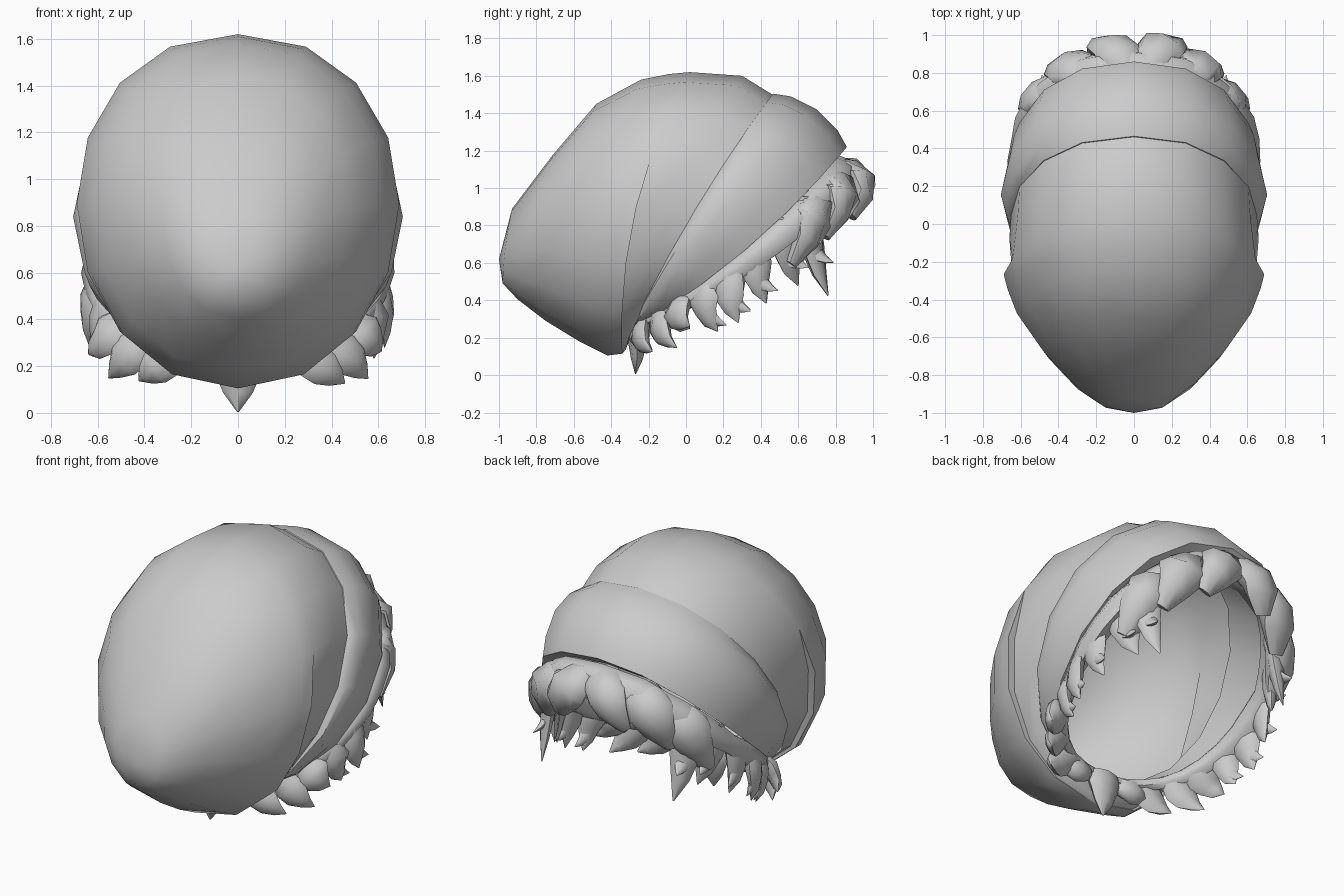
import bpy, bmesh, math, random
from mathutils import Vector

random.seed(4)
cube = bpy.data.objects.get("Cube")
if cube:
    bpy.data.objects.remove(cube, do_unlink=True)

SIDES = 16
AXIS = Vector((0, 0.67, -0.74))      # direction the opening faces
CENTRE = Vector((0, 0.26, 0.70))     # middle of the opening
grey = bpy.data.materials.new("light_grey")
grey.use_nodes = True
grey.diffuse_color = (0.6, 0.6, 0.6, 1)
grey.node_tree.nodes["Principled BSDF"].inputs["Base Color"].default_value = (0.6, 0.6, 0.6, 1)


def ring_point(angle, top, bottom, width, bow=0, tuck=0):
    """Point on a tilted oval; bow pushes the sides forward, tuck narrows the lower half."""
    t, b = Vector((0, *top)), Vector((0, *bottom))
    half = (t - b) / 2
    forward = Vector((0, -half.z, half.y)).normalized()
    s, c = math.sin(angle), math.cos(angle)
    p = (t + b) / 2 + half * c + forward * bow * s * s
    if c < 0.2:
        width -= tuck
    p.x = math.copysign(width * abs(s) ** 0.9, s)
    return p


def ring(*spec):
    return [ring_point(math.tau * i / SIDES, *spec) for i in range(SIDES)]


def skin(bm, rings, loop=False):
    """Join rings of points with quads and return the vertex rings."""
    rows = [[bm.verts.new(p) for p in r] for r in rings]
    pairs = list(zip(rows, rows[1:])) + ([(rows[-1], rows[0])] if loop else [])
    for a, b in pairs:
        n = len(a)
        for i in range(n):
            bm.faces.new((a[i], a[(i + 1) % n], b[(i + 1) % n], b[i]))
    return rows


def finish(name, bm, angle=60):
    bmesh.ops.remove_doubles(bm, verts=bm.verts, dist=0.0005)
    bmesh.ops.recalc_face_normals(bm, faces=bm.faces)
    mesh = bpy.data.meshes.new(name)
    bm.to_mesh(mesh)
    bm.free()
    mesh.materials.append(grey)
    obj = bpy.data.objects.new(name, mesh)
    bpy.context.collection.objects.link(obj)
    bpy.ops.object.select_all(action="DESELECT")
    obj.select_set(True)
    bpy.context.view_layer.objects.active = obj
    bpy.ops.object.shade_smooth_by_angle(angle=math.radians(angle))


# Cap from rear edge to tip, with a step low on the sides where the cloth folds over
bm = bmesh.new()
rows = skin(bm, [
    ring((0.47, 1.495), (-0.30, 0.22), 0.65, 0.035),
    ring((0.30, 1.60), (-0.32, 0.14), 0.66, 0.07),
    ring((0.02, 1.62), (-0.34, 0.115), 0.69, 0.11, 0.045),
    ring((0.02, 1.62), (-0.34, 0.115), 0.69, 0.11),
    ring((-0.09, 1.61), (-0.42, 0.105), 0.67, 0.09),
    ring((-0.24, 1.58), (-0.57, 0.18), 0.62, 0.07),
    ring((-0.48, 1.45), (-0.75, 0.29), 0.48, 0.06),
    ring((-0.71, 1.18), (-0.90, 0.405), 0.32, 0.04),
    ring((-0.93, 0.89), (-0.98, 0.49), 0.16, 0.01),
])
tip = bm.verts.new((0, -1.0, 0.62))
for i in range(SIDES):
    bm.faces.new((rows[-1][i], rows[-1][(i + 1) % SIDES], tip))
finish("cap", bm, 50)

# Folded brim, wide at the back and pinched at the bottom
bm = bmesh.new()
skin(bm, [
    ring((0.465, 1.505), (-0.31, 0.22), 0.652, 0.035),
    ring((0.56, 1.49), (-0.32, 0.21), 0.685, 0.045),
    ring((0.70, 1.42), (-0.32, 0.20), 0.705, 0.045),
    ring((0.81, 1.31), (-0.315, 0.215), 0.68, -0.02),
    ring((0.86, 1.22), (-0.31, 0.23), 0.65, -0.07),
    ring((0.78, 1.16), (-0.28, 0.27), 0.61, -0.05),
    ring((0.40, 1.42), (-0.30, 0.27), 0.61, 0.04),
], loop=True)
finish("brim", bm, 35)


def lock(bm, root, mid, end, guide, radius, profile=(0.8, 1.0, 0.8, 0.5, 0.04), flat=0.5):
    """Tapered lock of hair along a quadratic curve, widest along the guide."""
    rings, steps = [], len(profile) - 1
    for k, scale in enumerate(profile):
        t = k / steps
        p = root * (1 - t) ** 2 + mid * 2 * t * (1 - t) + end * t * t
        along = ((mid - root) * (1 - t) + (end - mid) * t).normalized()
        side = (guide - along * guide.dot(along)).normalized()
        out = side.cross(along)
        r = radius * scale * random.uniform(0.9, 1.1)
        rings.append([p + side * r * math.cos(a) + out * r * flat * math.sin(a)
                      for a in (math.tau * i / 8 for i in range(8))])
    rows = skin(bm, rings)
    bm.faces.new(rows[0])
    bm.faces.new(rows[-1])


def hair_root(degrees):
    return ring_point(math.radians(degrees), (0.80, 1.13), (-0.29, 0.25), 0.60, -0.08)


# Uneven roll of hair under the brim, thickest at the back
bm = bmesh.new()
sections = []
for i in range(32):
    degrees = 360 * i / 32
    back = (1 + math.cos(math.radians(degrees))) / 2
    r = (0.035 + 0.06 * back) * random.uniform(0.85, 1.15)
    c = hair_root(degrees) + AXIS * 0.05 * back
    inward = (CENTRE - c).normalized()
    sections.append([c + inward * r * math.cos(a) + AXIS * r * math.sin(a)
                     for a in (math.tau * k / 6 for k in range(6))])
skin(bm, sections, loop=True)
finish("hair_roll", bm)

# Chunky curls slanting along the back
bm = bmesh.new()
for degrees, lean, reach in ((-54, -9, 0.02), (-32, -9, 0.05), (-9, -8, 0.10),
                             (12, 8, 0.11), (33, 9, 0.06), (54, 9, 0.02)):
    root = hair_root(degrees - lean) + Vector((0, -0.02, -0.02))
    end = hair_root(degrees + lean) + Vector((0, reach, -0.25))
    mid = hair_root(degrees) * 1.0 + Vector((0, reach + 0.13, -0.03))
    lock(bm, root, mid, end, AXIS.cross(root - CENTRE), 0.13, (0.6, 0.95, 1.0, 0.85, 0.35), 0.65)
finish("back_curls", bm)

# Hanging pointed locks: angle round the brim, tip position, thickness
LOCKS = (
    (48, (0.46, 0.76, 0.41), 0.10), (63, (0.50, 0.60, 0.46), 0.10),
    (82, (0.57, 0.43, 0.36), 0.09), (97, (0.61, 0.28, 0.27), 0.09),
    (112, (0.61, 0.17, 0.22), 0.09), (127, (0.64, 0.02, 0.25), 0.10),
    (141, (0.57, -0.05, 0.14), 0.09), (157, (0.43, -0.18, 0.11), 0.09),
)
for name, s in (("left_locks", 1), ("right_locks", -1)):
    bm = bmesh.new()
    for degrees, end, size in LOCKS:
        root = hair_root(s * degrees)
        tangent = AXIS.cross(root - CENTRE)
        end = Vector((s * end[0], end[1], end[2]))
        end += Vector((random.uniform(-0.03, 0.03), 0, random.uniform(0, 0.03)))
        mid = (root + end) / 2 + Vector((s * 0.03, -0.05, -0.03))
        lock(bm, root, mid, end, tangent, size)
        # Small barb splitting from the upper locks
        if degrees < 115:
            start = root * 0.25 + mid * 0.5 + end * 0.25
            lock(bm, start, start + Vector((0, 0.03, -0.05)),
                 start + Vector((s * 0.02, 0.11, -0.07)), tangent, size * 0.5)
    finish(name, bm)

# Points of hair at the bottom
bm = bmesh.new()
for x, z in ((0.0, 0.005), (-0.2, 0.15), (0.2, 0.15)):
    root = Vector((x, -0.27, 0.26))
    lock(bm, root, root + Vector((0, 0.02, -0.08)), Vector((x, -0.27, z)),
         Vector((1, 0, 0)), 0.12)
finish("bottom_points", bm)
